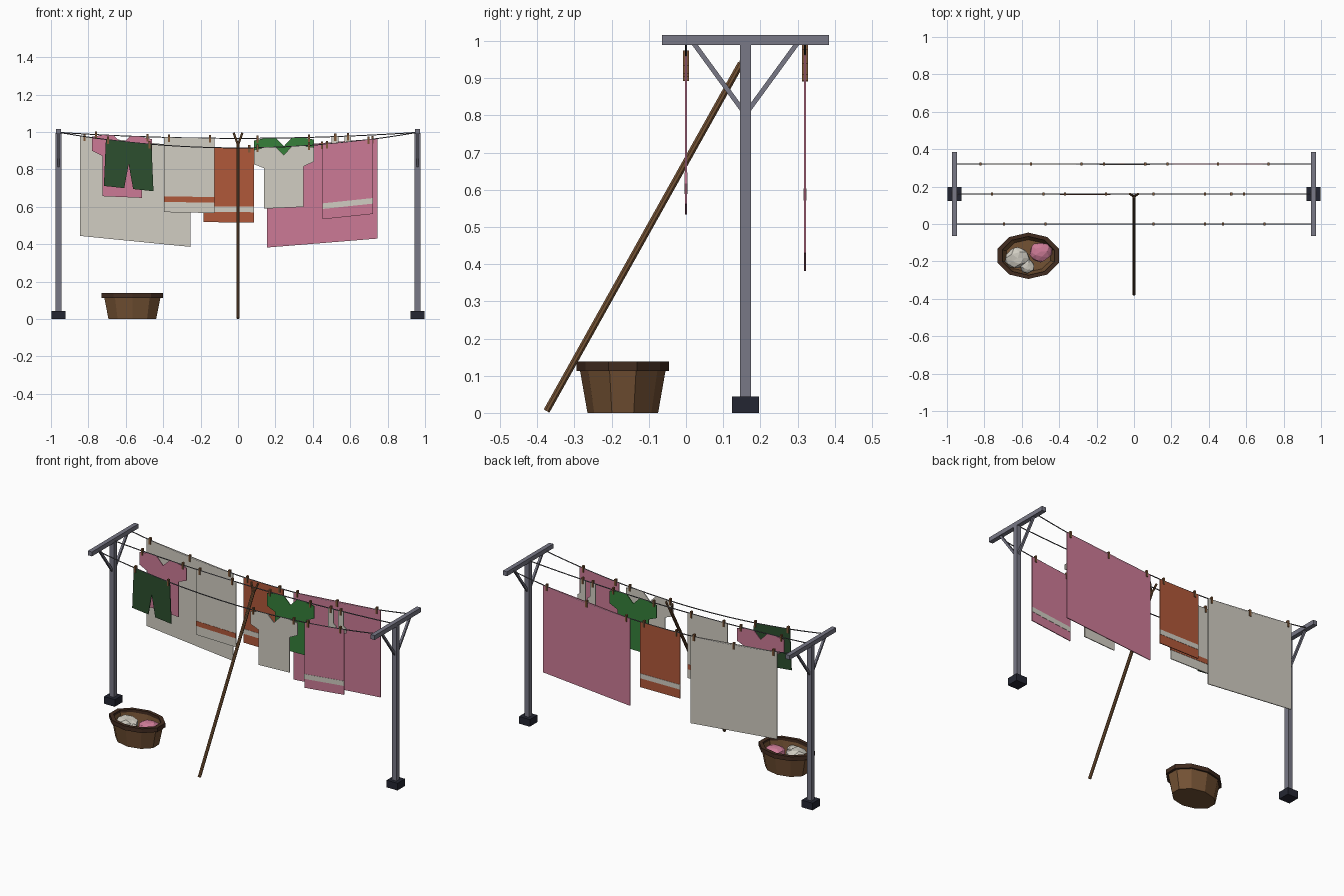
import bpy, bmesh, random
from math import pi
from mathutils import Vector, Matrix

random.seed(4)
cube = bpy.data.objects.get("Cube")
if cube:
    bpy.data.objects.remove(cube, do_unlink=True)


def material(name, r, g, b):
    """Flat colour given as 0-255 display values, stored linear."""
    m = bpy.data.materials.new(name)
    m.use_nodes = True
    col = [((c / 255 + 0.055) / 1.055) ** 2.4 for c in (r, g, b)] + [1]
    m.diffuse_color = col
    m.node_tree.nodes["Principled BSDF"].inputs["Base Color"].default_value = col
    return m


METAL = material("grey_metal", 120, 120, 134)
BASE = material("dark_footing", 36, 38, 50)
CORD = material("grey_cord", 100, 100, 106)
WOOD = material("brown_wood", 116, 82, 52)
RIM = material("dark_wicker", 66, 44, 32)
PEG = material("peg_wood", 128, 88, 56)
WHITE = material("off_white_cloth", 209, 205, 194)
PINK = material("pink_cloth", 204, 122, 150)
ORANGE = material("rust_cloth", 176, 88, 58)
GREEN = material("green_cloth", 54, 128, 58)
DARK = material("dark_green_cloth", 44, 78, 46)


def finish(name, bm, mat):
    bmesh.ops.recalc_face_normals(bm, faces=bm.faces)
    me = bpy.data.meshes.new(name)
    bm.to_mesh(me)
    bm.free()
    me.materials.append(mat)
    ob = bpy.data.objects.new(name, me)
    bpy.context.collection.objects.link(ob)
    return ob


def box(name, mat, centre, size):
    bm = bmesh.new()
    bmesh.ops.create_cube(bm, size=1, matrix=Matrix.Translation(centre) @ Matrix.Diagonal((*size, 1)))
    return finish(name, bm, mat)


def rod(name, mat, a, b, radius, sides=8, tip=None):
    a, b = Vector(a), Vector(b)
    turn = (b - a).to_track_quat('Z', 'Y').to_matrix().to_4x4()
    bm = bmesh.new()
    bmesh.ops.create_cone(bm, cap_ends=True, segments=sides, radius1=radius,
                          radius2=tip or radius, depth=(b - a).length,
                          matrix=Matrix.Translation((a + b) / 2) @ turn
                          @ Matrix.Rotation(pi / sides, 4, 'Z'))
    return finish(name, bm, mat)


# Three washing lines: y position and sag
POST_X, POST_Y = 0.96, 0.16
LINES = {"front": (0.0, 0.083), "middle": (0.16, 0.032), "back": (0.32, 0.083)}


def line_z(line, x):
    return 0.998 - LINES[line][1] * (1 - (x / POST_X) ** 2)


for line, (y, sag) in LINES.items():
    cu = bpy.data.curves.new(line + "_line", 'CURVE')
    cu.dimensions = '3D'
    cu.bevel_depth = 0.003
    cu.bevel_resolution = 1
    sp = cu.splines.new('POLY')
    n = 24
    sp.points.add(n)
    for i, p in enumerate(sp.points):
        x = POST_X * (2 * i / n - 1)
        p.co = (x, y, line_z(line, x), 1)
    cu.materials.append(CORD)
    bpy.context.collection.objects.link(bpy.data.objects.new(line + "_line", cu))

# End posts with footing, crossbar and two braces
for side, s in (("left", 1), ("right", -1)):
    x = s * POST_X
    box(side + "_footing", BASE, (x, POST_Y, 0.022), (0.073, 0.073, 0.044))
    box(side + "_post", METAL, (x, POST_Y, 0.51), (0.03, 0.03, 0.97))
    box(side + "_crossbar", METAL, (x, POST_Y, 1.003), (0.027, 0.45, 0.027))
    for t in (-1, 1):
        rod(side + "_brace", METAL, (x, POST_Y + t * 0.005, 0.81),
            (x, POST_Y + t * 0.14, 0.995), 0.009, 4)

# Prop pole with a forked tip
rod("prop_pole", WOOD, (0, -0.375, 0.005), (0, 0.148, 0.94), 0.0095)
for s in (-1, 1):
    rod("prop_fork", WOOD, (0, 0.146, 0.93), (s * 0.023, 0.162, 0.995), 0.006, 6)


def cloth(name, mat, line, x0, x1, outline, thick=0.005):
    """Flat plate; outline is (fraction across, height below the line)."""
    z0, z1 = line_z(line, x0), line_z(line, x1)
    y = LINES[line][0]
    bm = bmesh.new()
    face = bm.faces.new([bm.verts.new((x0 + (x1 - x0) * u, y - thick / 2, z0 + (z1 - z0) * u + h))
                         for u, h in outline])
    new = bmesh.ops.extrude_face_region(bm, geom=[face])["geom"]
    bmesh.ops.translate(bm, vec=(0, thick, 0), verts=[v for v in new if isinstance(v, bmesh.types.BMVert)])
    return finish(name, bm, mat)


def pegs(line, *xs):
    for x in xs:
        box(line + "_peg", PEG, (x, LINES[line][0], line_z(line, x) - 0.004), (0.011, 0.015, 0.04))


def band(top, bottom):
    return [(0, top), (1, top), (1, bottom), (0, bottom)]


def mirrored(half):
    return half + [(1 - u, h) for u, h in reversed(half)]


def towel(name, mat, stripe, line, x0, x1, drop=0.4):
    cloth(name, mat, line, x0, x1, band(0, -drop))
    cloth(name + "_stripe", stripe, line, x0, x1, band(0.085 - drop, 0.055 - drop), 0.008)
    pegs(line, x0 + 0.025, x1 - 0.025)


SHIRT = mirrored([(0.5, -0.045), (0.36, 0), (0.2, 0), (0, -0.012), (0, -0.088),
                  (0.17, -0.112), (0.17, -0.328)])
SHIRT.pop()  # drop the doubled neck point


def shirt(name, mat, line, x0):
    cloth(name, mat, line, x0, x0 + 0.32, SHIRT)
    pegs(line, x0 + 0.02, x0 + 0.295)


# Back line: two sheets and a towel
for name, mat, x0 in (("white_sheet", WHITE, -0.845), ("pink_sheet", PINK, 0.155)):
    cloth(name, mat, "back", x0, x0 + 0.59, band(0, -0.535))
    pegs("back", x0 + 0.025, x0 + 0.295, x0 + 0.565)
towel("rust_towel", ORANGE, WHITE, "back", -0.185, 0.085)

# Middle line: two shirts, a towel and a pair of socks
shirt("pink_shirt", PINK, "middle", -0.78)
towel("white_towel", WHITE, ORANGE, "middle", -0.395, -0.125)
shirt("green_shirt", GREEN, "middle", 0.085)
SOCK = [(0, 0), (0.65, 0), (0.65, -0.085), (1, -0.1), (1, -0.13), (0, -0.13)]
for x in (0.52, 0.588):
    cloth("sock", WHITE, "middle", x - 0.019, x + 0.036, SOCK)
    pegs("middle", x)

# Front line: shorts, shirt and towel
SHORTS = mirrored([(0.04, 0), (0, -0.25), (0.41, -0.25), (0.5, -0.12)])
SHORTS.pop(4)  # drop the doubled crotch point
cloth("shorts", DARK, "front", -0.717, -0.452, SHORTS)
pegs("front", -0.695, -0.473)
shirt("white_shirt", WHITE, "front", 0.085)
towel("pink_towel", PINK, WHITE, "front", 0.452, 0.722)

# Oval laundry basket: open tub and thick rim
BX, BY = -0.565, -0.17


def oval_shell(name, mat, rings):
    """Lofts ten-sided oval rings given as (x radius, y radius, z)."""
    bm = bmesh.new()
    loops = []
    for rx, ry, z in rings:
        m = Matrix.Translation((BX, BY, z)) @ Matrix.Diagonal((rx, ry, 1, 1))
        loops.append(bmesh.ops.create_circle(bm, segments=10, radius=1, matrix=m)["verts"])
    for a, b in zip(loops, loops[1:]):
        for i in range(10):
            j = (i + 1) % 10
            bm.faces.new((a[i], a[j], b[j], b[i]))
    return bm, loops


bm, loops = oval_shell("basket", WOOD, [(0.134, 0.095, 0), (0.16, 0.117, 0.125),
                                        (0.146, 0.104, 0.125), (0.124, 0.086, 0.02)])
bm.faces.new(loops[0])
bm.faces.new(loops[-1])
finish("basket_tub", bm, WOOD)
bm, loops = oval_shell("rim", RIM, [(0.172, 0.124, 0.112), (0.172, 0.124, 0.138),
                                    (0.146, 0.103, 0.138), (0.146, 0.103, 0.112),
                                    (0.172, 0.124, 0.112)])
bmesh.ops.remove_doubles(bm, verts=bm.verts, dist=0.0001)
finish("basket_rim", bm, RIM)

# Crumpled laundry in the basket
for name, mat, x, y, r in (("pink_bundle", PINK, -0.5, -0.148, 0.064),
                           ("white_bundle", WHITE, -0.622, -0.182, 0.072),
                           ("small_white_bundle", WHITE, -0.57, -0.226, 0.045)):
    bm = bmesh.new()
    bmesh.ops.create_icosphere(bm, subdivisions=2, radius=r)
    for v in bm.verts:
        v.co *= random.uniform(0.82, 1.05)
        v.co.y *= 0.88
        v.co.z *= 0.6
    bmesh.ops.translate(bm, vec=(x, y, 0.095), verts=bm.verts)
    finish(name, bm, mat)
